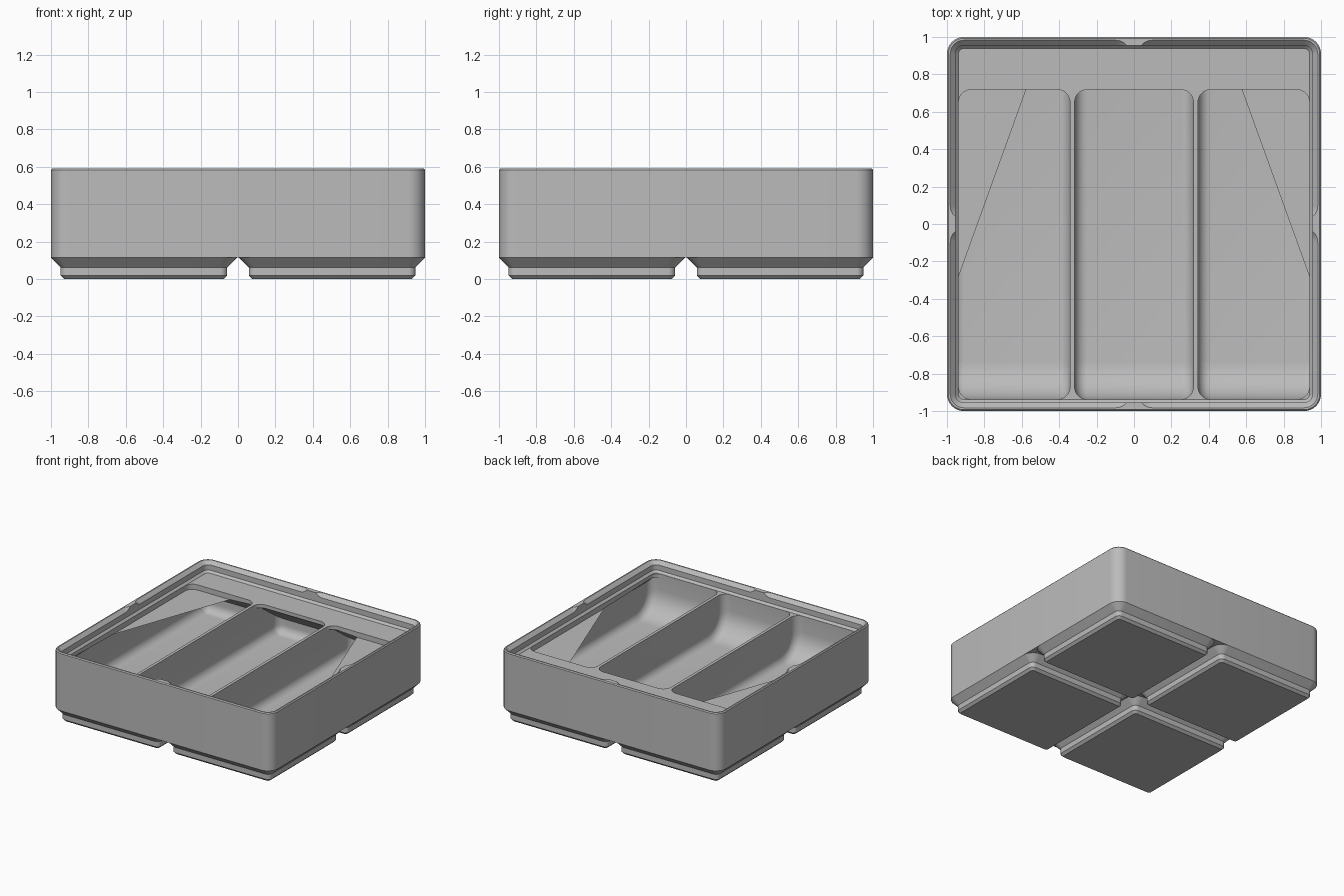
import bpy, bmesh
from math import radians, sin, cos, pi, tan
from mathutils import Vector

cube = bpy.data.objects.get("Cube")
if cube:
    bpy.data.objects.remove(cube, do_unlink=True)

grey = bpy.data.materials.new("plain_grey")
grey.use_nodes = True
grey.diffuse_color = (0.5, 0.5, 0.5, 1)
grey.node_tree.nodes["Principled BSDF"].inputs["Base Color"].default_value = (0.5, 0.5, 0.5, 1)

PITCH = 0.503          # centre of each grid cell
FLOOR, DECK = 0.168, 0.503
INNER, WALL = 0.938, 0.977   # lip opening and inside of outer wall
FILLET = 0.067
ARC = 8


def make_object(name, bm):
    bmesh.ops.recalc_face_normals(bm, faces=bm.faces)
    mesh = bpy.data.meshes.new(name)
    bm.to_mesh(mesh)
    bm.free()
    mesh.materials.append(grey)
    obj = bpy.data.objects.new(name, mesh)
    bpy.context.collection.objects.link(obj)
    return obj


def rounded_ring(cx, cy, hx, hy, r, z):
    """Corner arcs of a rounded rectangle, counter-clockwise."""
    pts = []
    for q, (sx, sy) in enumerate([(1, 1), (-1, 1), (-1, -1), (1, -1)]):
        for i in range(ARC + 1):
            a = (q + i / ARC) * pi / 2
            pts.append((cx + sx * (hx - r) + r * cos(a), cy + sy * (hy - r) + r * sin(a), z))
    return pts


def loft(name, layers, cx=0, cy=0):
    """Stack of rounded rectangles (half x, half y, radius, z), capped."""
    bm = bmesh.new()
    rings = [[bm.verts.new(p) for p in rounded_ring(cx, cy, *lay)] for lay in layers]
    n = len(rings[0])
    for lo, hi in zip(rings, rings[1:]):
        for i in range(n):
            j = (i + 1) % n
            bm.faces.new((lo[i], lo[j], hi[j], hi[i]))
    bm.faces.new(rings[0][::-1])
    bm.faces.new(rings[-1])
    return make_object(name, bm)


def hull(points):
    bm = bmesh.new()
    for p in points:
        bm.verts.new(p)
    res = bmesh.ops.convex_hull(bm, input=bm.verts)
    loose = [v for v in bm.verts if not v.link_faces]
    bmesh.ops.delete(bm, geom=loose, context='VERTS')
    bmesh.ops.remove_doubles(bm, verts=bm.verts, dist=1e-5)
    return bm


def cavity(name, x0, x1):
    """Compartment hollow: filleted floor, front scoop, sloped roof below the ledge and lip."""
    y0, y1, scoop = -INNER, WALL, 0.2
    r = FILLET
    # inset side profile, later swollen by the fillet radius
    prof = [(y1 - r, 0.7), (y1 - r, FLOOR + r), (y0 + r, 0.7)]
    for i in range(ARC + 1):
        a = pi + i / ARC * pi / 2
        prof.append((y0 + scoop + (scoop - r) * cos(a), FLOOR + scoop + (scoop - r) * sin(a)))
    pts = []
    for x in (x0 + r, x1 - r):
        for y, z in prof:
            for i in range(4 * ARC):
                for j in range(ARC + 1):
                    a, b = i * pi / 2 / ARC, -j * pi / 2 / ARC
                    pts.append((x + r * cos(a) * cos(b), y + r * sin(a) * cos(b), z + r * sin(b)))
    bm = hull(pts)
    tip = DECK - 0.029
    slope = radians(36)
    cuts = [((0, 0, tip), (0, 0, 1)),
            ((0, 0.718, tip), (0, sin(slope), cos(slope))),
            ((INNER, 0, tip), (1, 0, 1)),
            ((-INNER, 0, tip), (-1, 0, 1))]
    for co, no in cuts:
        bmesh.ops.bisect_plane(bm, geom=bm.verts[:] + bm.edges[:] + bm.faces[:], dist=1e-6,
                               plane_co=co, plane_no=no, clear_outer=True)
    pts = [v.co.copy() for v in bm.verts]
    bm.free()
    bm = hull(pts)
    bmesh.ops.dissolve_limit(bm, angle_limit=radians(0.5), verts=bm.verts, edges=bm.edges)
    return make_object(name, bm)


# Tray body with softened top rim
body = loft("tray_body", [(1, 1, 0.09, 0.114), (1, 1, 0.09, 0.583), (0.993, 0.993, 0.083, 0.591)])

# Stacking lip recess, with its upper slope shaped by each grid cell
cutters = [loft("lip_cutter", [(INNER, INNER, 0.028, DECK), (0.9545, 0.9545, 0.0445, 0.52),
                               (0.9545, 0.9545, 0.0445, 0.7)])]
cells = [(sx * PITCH, sy * PITCH) for sx in (-1, 1) for sy in (-1, 1)]
for cx, cy in cells:
    cutters.append(loft("lip_cell_cutter", [(0.4515, 0.4515, 0.0445, 0.563),
                                            (0.497, 0.497, 0.09, 0.6085)], cx, cy))

# Three compartments, each a hollow plus a narrower opening through the deck
for x0, x1 in [(-WALL, -0.342), (-0.318, 0.318), (0.342, WALL)]:
    cutters.append(cavity("compartment_cutter", x0, x1))
    e = 0.0004
    x0, x1 = max(x0, -INNER) + e, min(x1, INNER) - e
    hx, ymin, ymax = (x1 - x0) / 2, -INNER + e, 0.718
    hy = (ymax - ymin) / 2
    cutters.append(loft("opening_cutter", [(hx, hy, FILLET, 0.46), (hx, hy, FILLET, 0.6)],
                        (x0 + x1) / 2, (ymin + ymax) / 2))

for c in cutters:
    mod = body.modifiers.new("cut", 'BOOLEAN')
    mod.operation, mod.solver, mod.object = 'DIFFERENCE', 'EXACT', c
bpy.context.view_layer.update()
cut_mesh = bpy.data.meshes.new_from_object(
    body.evaluated_get(bpy.context.evaluated_depsgraph_get()))
body.modifiers.clear()
body.data = cut_mesh
for c in cutters:
    bpy.data.objects.remove(c, do_unlink=True)

# Four stepped feet
feet = [loft("foot", [(0.426, 0.426, 0.019, 0), (0.4455, 0.4455, 0.038, 0.019),
                      (0.4455, 0.4455, 0.038, 0.062), (0.497, 0.497, 0.09, 0.114),
                      (0.497, 0.497, 0.09, 0.118)], cx, cy) for cx, cy in cells]

# Smooth the rounded corners and keep the edges sharp
bpy.ops.object.select_all(action='DESELECT')
for o in [body] + feet:
    o.select_set(True)
bpy.context.view_layer.objects.active = body
bpy.ops.object.shade_smooth_by_angle(angle=radians(25))
